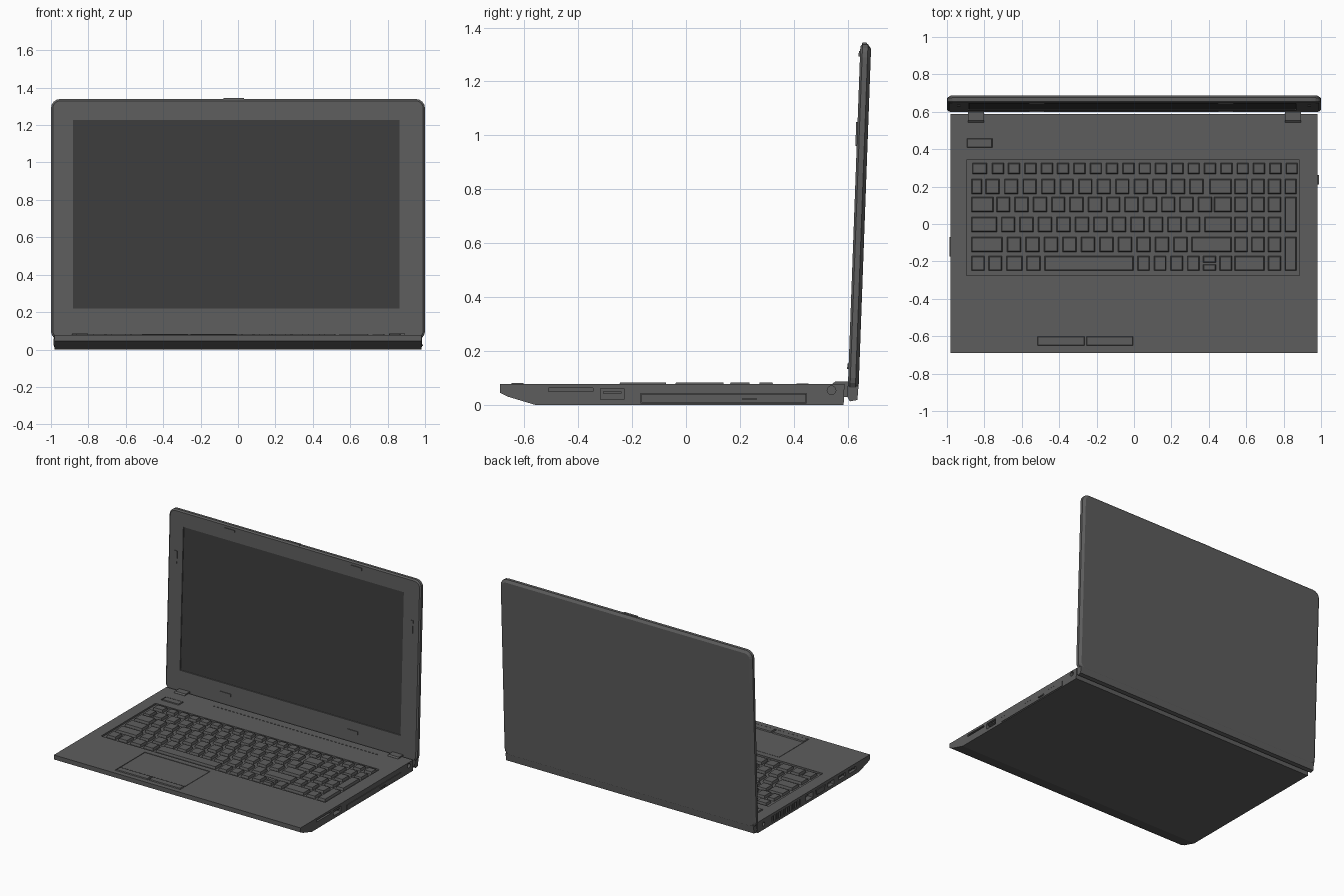
import bpy, bmesh, math


def material(name, v):
    m = bpy.data.materials.new(name)
    m.diffuse_color = (v, v, v, 1)
    return m


BODY = material("dark_grey", 0.11)
DARK = material("screen_black", 0.045)


def finish(name, bm, mat=BODY, lid=False):
    bmesh.ops.recalc_face_normals(bm, faces=bm.faces)
    me = bpy.data.meshes.new(name)
    bm.to_mesh(me)
    bm.free()
    ob = bpy.data.objects.new(name, me)
    bpy.context.collection.objects.link(ob)
    me.materials.append(mat)
    if lid:  # lid parts are modelled upright, then leaned back
        ob.location = (0, 0.62, 0.05)
        ob.rotation_euler = (math.radians(-2.1), 0, 0)
    return ob


def add_loft(bm, loops):
    rings = [[bm.verts.new(p) for p in loop] for loop in loops]
    n = len(rings[0])
    for a, b in zip(rings, rings[1:]):
        for i in range(n):
            bm.faces.new((a[i], a[(i + 1) % n], b[(i + 1) % n], b[i]))
    bm.faces.new(rings[0])
    bm.faces.new(rings[-1])


def add_box(bm, x0, x1, y0, y1, z0, z1, t=0.0):
    """Box whose top is inset by t."""
    add_loft(bm, [[(x0 + s, y0 + s, z), (x1 - s, y0 + s, z), (x1 - s, y1 - s, z), (x0 + s, y1 - s, z)]
                  for z, s in ((z0, 0), (z1, t))])


def add_prism(bm, profile, x0, x1):
    """Extrude a (y, z) profile along x."""
    add_loft(bm, [[(x, y, z) for y, z in profile] for x in (x0, x1)])


def circle(y, z, r, n=16):
    return [(y + r * math.cos(2 * math.pi * i / n), z + r * math.sin(2 * math.pi * i / n)) for i in range(n)]


def boxes(name, items, mat=BODY, lid=False):
    bm = bmesh.new()
    for it in items:
        add_box(bm, *it)
    return finish(name, bm, mat, lid)


def cut(ob, cutter):
    mod = ob.modifiers.new("cut", 'BOOLEAN')
    mod.operation, mod.solver, mod.object = 'DIFFERENCE', 'EXACT', cutter
    bpy.context.view_layer.objects.active = ob
    bpy.ops.object.modifier_apply(modifier="cut")
    bpy.data.objects.remove(cutter)


TOP = 0.077   # deck height
SIDE = 0.98   # half width of base

# Base: wedge-fronted slab
bm = bmesh.new()
add_prism(bm, [(-0.69, TOP), (-0.69, 0.045), (-0.66, 0.03), (-0.56, 0.0),
               (0.585, 0.0), (0.588, TOP)], -SIDE, SIDE)
base = finish("base", bm)

# Pockets in the base: keyboard, touchpad, button, speaker row, ports
bm = bmesh.new()
add_box(bm, -0.895, 0.885, -0.275, 0.342, TOP - 0.012, 0.1)
add_box(bm, -0.52, 0.0, -0.655, -0.315, TOP - 0.004, 0.1)
add_box(bm, -0.897, -0.753, 0.403, 0.462, TOP - 0.006, 0.1)
for i in range(44):
    x = -0.56 + i * 0.03
    add_box(bm, x, x + 0.015, 0.519, 0.526, TOP - 0.006, 0.1)
RIGHT = [(-0.51, -0.345, 0.049, 0.062, 0.03), (-0.318, -0.23, 0.02, 0.06, 0.04),
         (-0.168, 0.448, 0.006, 0.042, 0.012)]
LEFT = [(-0.53, -0.45, 0.03, 0.055, 0.04), (-0.41, -0.33, 0.03, 0.055, 0.04),
        (-0.28, -0.21, 0.022, 0.055, 0.03), (-0.04, 0.04, 0.018, 0.06, 0.04)]
LEFT += [(0.1 + 0.026 * i, 0.114 + 0.026 * i, 0.015, 0.058, 0.02) for i in range(13)]
for y0, y1, z0, z1, d in RIGHT:
    add_box(bm, SIDE - d, SIDE + 0.05, y0, y1, z0, z1)
for y0, y1, z0, z1, d in LEFT:
    add_box(bm, -SIDE - 0.05, -SIDE + d, y0, y1, z0, z1)
add_prism(bm, circle(0.54, 0.054, 0.016), SIDE - 0.03, SIDE + 0.05)
add_prism(bm, circle(0.52, 0.04, 0.014), -SIDE - 0.05, -SIDE + 0.03)
cut(base, finish("base_cutter", bm))

# Port details
boxes("port_tongues", [(SIDE - 0.045, SIDE - 0.004, -0.308, -0.24, 0.042, 0.05)] +
      [(-SIDE + 0.004, -SIDE + 0.045, y - 0.03, y + 0.03, 0.044, 0.05) for y in (-0.49, -0.37)])
boxes("optical_drive", [(SIDE - 0.015, SIDE + 0.002, -0.165, 0.445, 0.008, 0.04)])
boxes("drive_eject_button", [(SIDE, SIDE + 0.008, 0.21, 0.262, 0.018, 0.026)])
bm = bmesh.new()
add_prism(bm, [(-0.175, 0.058), (-0.07, 0.058), (-0.08, 0.022), (-0.165, 0.022)], -SIDE - 0.006, -SIDE + 0.01)
finish("display_port", bm)

# Power button and touchpad
boxes("power_button", [(-0.893, -0.757, 0.407, 0.458, TOP - 0.008, TOP + 0.003, 0.004)])
boxes("touchpad", [(-0.516, -0.004, -0.594, -0.319, TOP - 0.006, TOP - 0.001)])
boxes("touchpad_buttons", [(-0.516, -0.264, -0.651, -0.6, TOP - 0.006, TOP + 0.004, 0.004),
                           (-0.256, -0.004, -0.651, -0.6, TOP - 0.006, TOP + 0.004, 0.004)])

# Keyboard rows: (y0, y1, [(first x, key width, pitch, count), ...])
PAD = (0.538, 0.07, 0.089, 3)
ROWS = [
    (0.268, 0.326, [(-0.865, 0.08, 0, 1), (-0.76, 0.064, 0.0873, 19)]),
    (0.160, 0.240, [(-0.868, 0.056, 0, 1), (-0.793, 0.074, 0.0991, 12), (0.404, 0.118, 0, 1), PAD,
                    (0.806, 0.062, 0, 1)]),
    (0.064, 0.144, [(-0.87, 0.118, 0, 1), (-0.736, 0.074, 0.098, 12), (0.428, 0.094, 0, 1), PAD]),
    (-0.043, 0.037, [(-0.87, 0.137, 0, 1), (-0.71, 0.074, 0.0988, 11), (0.377, 0.145, 0, 1), PAD]),
    (-0.150, -0.070, [(-0.87, 0.167, 0, 1), (-0.678, 0.074, 0.0988, 10), (0.308, 0.214, 0, 1), PAD]),
    (-0.250, -0.172, [(-0.87, 0.072, 0.092, 2), (-0.683, 0.086, 0, 1), (-0.576, 0.077, 0, 1),
                      (-0.479, 0.476, 0, 1), (0.019, 0.065, 0.0885, 4), (0.457, 0.066, 0, 1),
                      (0.538, 0.159, 0, 1), (0.716, 0.07, 0, 1)]),
    (-0.250, -0.215, [(0.369, 0.07, 0, 1)]),   # half-height arrows
    (-0.207, -0.172, [(0.369, 0.07, 0, 1)]),
    (-0.043, 0.144, [(0.806, 0.062, 0, 1)]),   # tall number-pad keys
    (-0.250, -0.070, [(0.806, 0.062, 0, 1)]),
]
boxes("keys", [(x + i * p, x + i * p + w, y0, y1, TOP - 0.013, TOP + 0.005, 0.005)
               for y0, y1, runs in ROWS for x, w, p, n in runs for i in range(n)])

# Hinges: rounded covers on the deck and the barrel under the lid
bm = bmesh.new()
for x in (-0.845, 0.85):
    add_prism(bm, [(0.543, 0.06), (0.543, 0.078), (0.553, 0.086), (0.6, 0.086), (0.612, 0.076), (0.612, 0.03),
                   (0.58, 0.03)], x - 0.042, x + 0.042)
finish("hinge_covers", bm)
bm = bmesh.new()
add_prism(bm, [(0.6, 0.07), (0.598, 0.03), (0.608, 0.013), (0.636, 0.018), (0.64, 0.07)], -0.985, 0.985)
finish("hinge_barrel", bm)


# Lid: rounded plate with chamfered rims
def lid_loop(y, s, w=1.0, h=1.29, r=0.05, n=4):
    pts = []
    for cx, cz, a0 in ((w - r, h - r, 0), (r - w, h - r, 90), (r - w, r, 180), (w - r, r, 270)):
        for i in range(n + 1):
            a = math.radians(a0 + 90 * i / n)
            pts.append((cx + (r - s) * math.cos(a), y, cz + (r - s) * math.sin(a)))
    return pts


bm = bmesh.new()
add_loft(bm, [lid_loop(-0.02, 0.01), lid_loop(-0.012, 0), lid_loop(0.008, 0), lid_loop(0.02, 0.018)])
lid = finish("lid", bm, lid=True)
bpy.context.view_layer.update()
cutter = boxes("lid_cutter", [(-0.885, 0.867, -0.05, -0.012, 0.165, 1.18)], lid=True)
bpy.context.view_layer.update()
cut(lid, cutter)
boxes("screen", [(-0.882, 0.864, -0.0135, -0.011, 0.168, 1.177)], DARK, lid=True)

# Rubber bumpers around the bezel and the opening tab
pads = [(x - 0.042, x + 0.042, -0.025, -0.018, z - 0.01, z + 0.01) for x in (-0.52, 0.49) for z in (0.093, 1.253)]
pads += [(x - 0.01, x + 0.01, -0.025, -0.018, 0.91, 1.0) for x in (-0.937, 0.937)]
boxes("bezel_bumpers", pads, lid=True)
boxes("opening_tab", [(-0.08, 0.035, -0.016, 0.006, 1.28, 1.295, 0.003)], lid=True)
